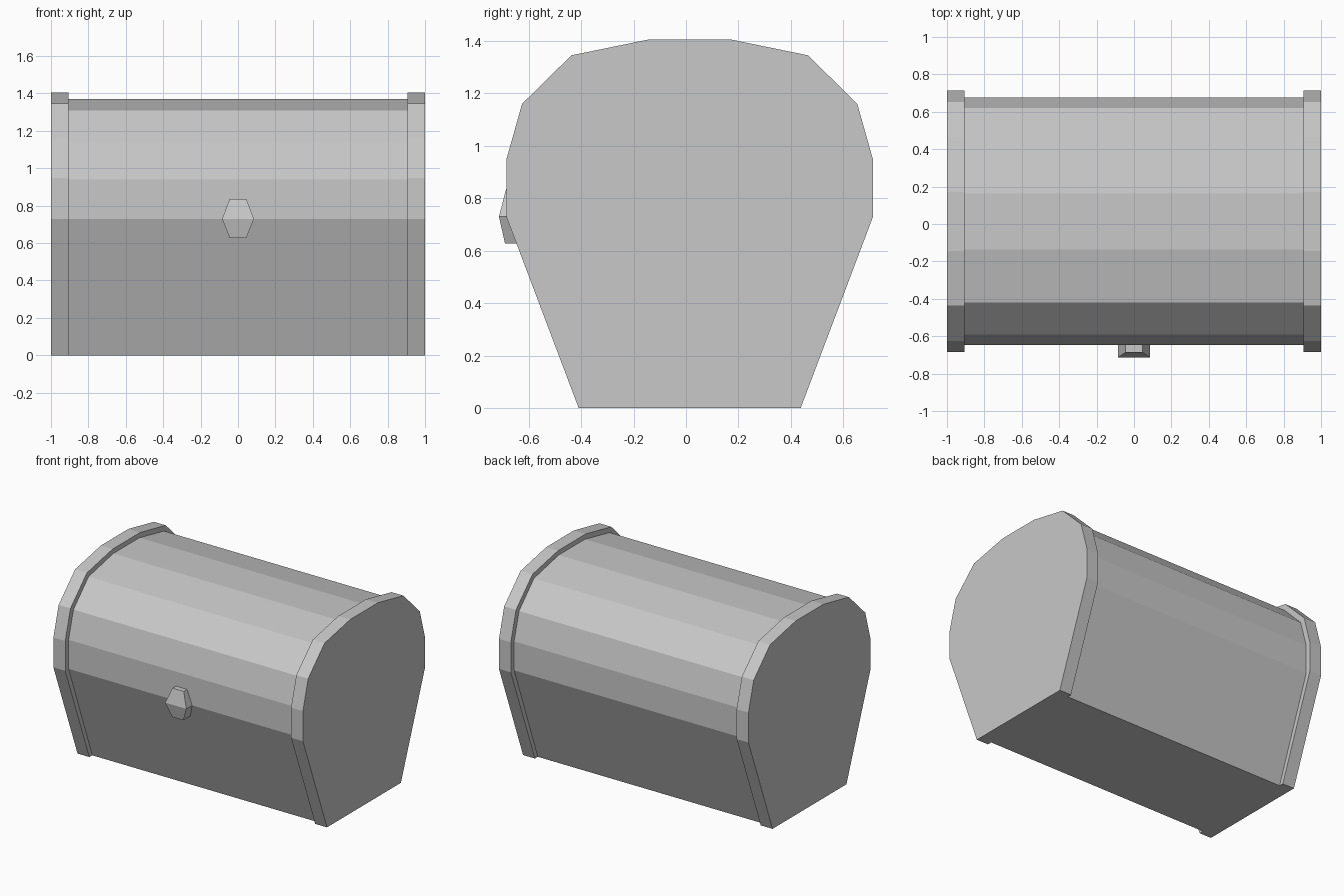
import bpy, bmesh

cube = bpy.data.objects.get("Cube")
if cube:
    bpy.data.objects.remove(cube, do_unlink=True)

grey = bpy.data.materials.new("plain_grey")
grey.use_nodes = True
grey.diffuse_color = (0.58, 0.58, 0.58, 1)
grey.node_tree.nodes["Principled BSDF"].inputs["Base Color"].default_value = (0.58, 0.58, 0.58, 1)

CENTRE_Y = 0.014


def loft(name, start, end):
    """Solid with flat faces between two matching loops of points."""
    bm = bmesh.new()
    a = [bm.verts.new(p) for p in start]
    b = [bm.verts.new(p) for p in end]
    bm.faces.new(a)
    bm.faces.new(b)
    for i in range(len(a)):
        j = (i + 1) % len(a)
        bm.faces.new((a[i], a[j], b[j], b[i]))
    bmesh.ops.recalc_face_normals(bm, faces=bm.faces)
    mesh = bpy.data.meshes.new(name)
    bm.to_mesh(mesh)
    bm.free()
    mesh.materials.append(grey)
    obj = bpy.data.objects.new(name, mesh)
    bpy.context.collection.objects.link(obj)
    return obj


def chest_section(name, half, x0, x1):
    """Extrude a symmetric (half width, height) outline along x."""
    outline = [(CENTRE_Y + w, z) for w, z in half]
    outline += [(CENTRE_Y - w, z) for w, z in reversed(half)]
    return loft(name, [(x0, y, z) for y, z in outline],
                [(x1, y, z) for y, z in outline])


# Barrel-topped body between the end panels
body = [(0.39, 0), (0.661, 0.73), (0.661, 0.94), (0.605, 1.138), (0.433, 1.31), (0.15, 1.37)]
chest_section("chest_body", body, -0.91, 0.91)

# Thicker end panels
panel = [(0.423, 0), (0.699, 0.73), (0.699, 0.947), (0.639, 1.16), (0.451, 1.345), (0.158, 1.405)]
for name, side in (("left_end_panel", 1), ("right_end_panel", -1)):
    chest_section(name, panel, side * 0.905, side)

# Hexagonal latch with a horizontal ridge across its front
front = [(-0.085, -0.713, 0.73), (-0.045, -0.686, 0.835), (0.045, -0.686, 0.835),
         (0.085, -0.713, 0.73), (0.045, -0.69, 0.628), (-0.045, -0.69, 0.628)]
latch = loft("latch", front, [(x, -0.6, z) for x, y, z in front])

# Crease the latch front along its ridge
bm = bmesh.new()
bm.from_mesh(latch.data)
ridge = [v for v in bm.verts if v.co.y < -0.7]
bmesh.ops.connect_verts(bm, verts=ridge)
bm.to_mesh(latch.data)
bm.free()
